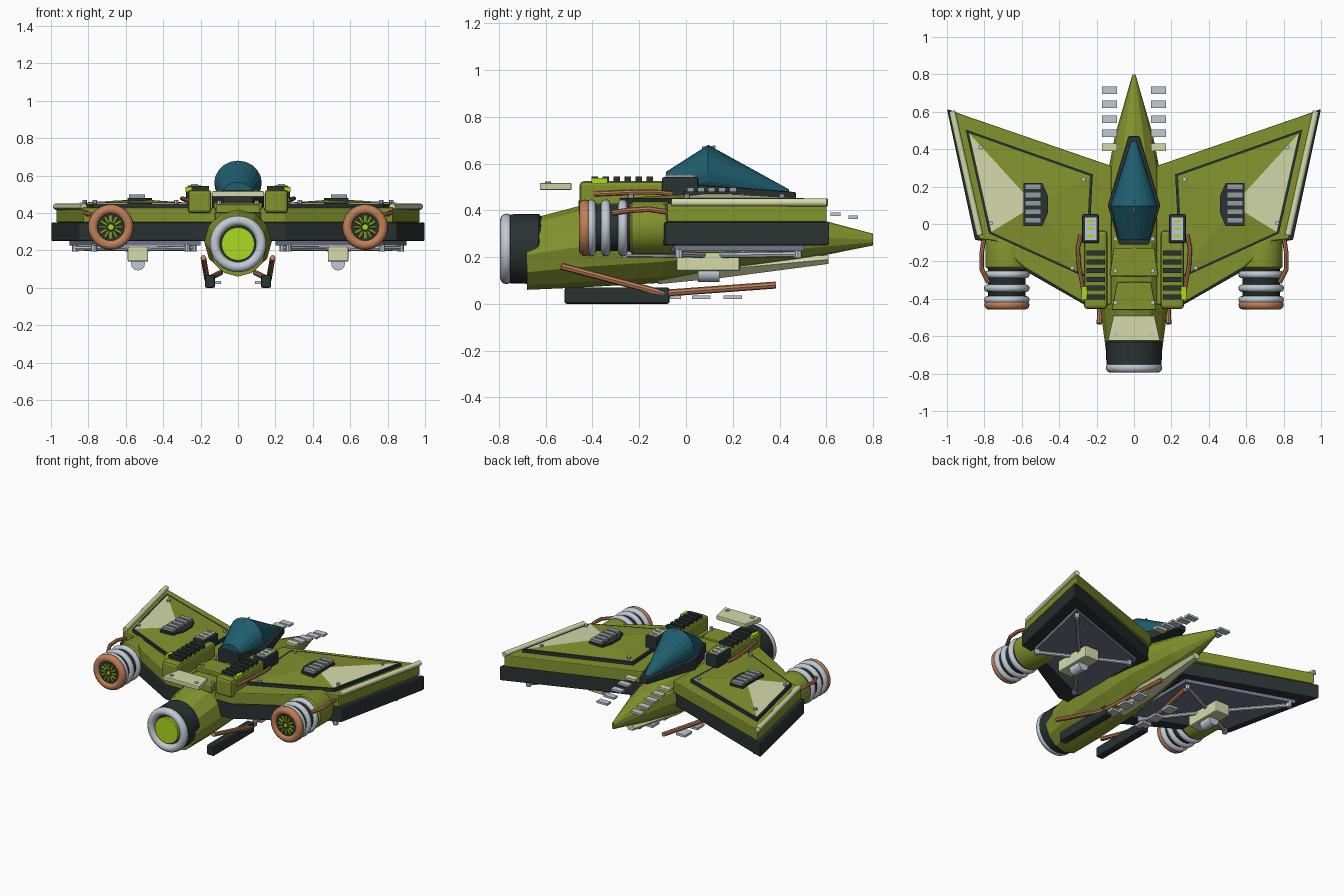
import bpy, bmesh, math
from mathutils import Vector

if "Cube" in bpy.data.objects:
    bpy.data.objects.remove(bpy.data.objects["Cube"])


def material(name, rgb):
    m = bpy.data.materials.new(name)
    m.use_nodes = True
    col = (*rgb, 1)
    m.diffuse_color = col
    m.node_tree.nodes["Principled BSDF"].inputs["Base Color"].default_value = col
    return m


GREEN = material("olive green", (.225, .29, .026))
DARK = material("charcoal", (.022, .032, .032))
CREAM = material("cream", (.66, .71, .41))
STEEL = material("light steel", (.53, .59, .66))
GREY = material("vent grey", (.29, .34, .36))
COPPER = material("copper", (.53, .21, .095))
LIME = material("lime glow", (.42, .70, .014))
TEAL = material("teal glass", (.013, .11, .155))
SLATE = material("slate underside", (.16, .18, .26))


def finish(bm, name, mats, mirror=False, bevel=0, smooth=False):
    bmesh.ops.recalc_face_normals(bm, faces=bm.faces)
    me = bpy.data.meshes.new(name)
    bm.to_mesh(me)
    bm.free()
    ob = bpy.data.objects.new(name, me)
    bpy.context.collection.objects.link(ob)
    for m in mats if isinstance(mats, (list, tuple)) else [mats]:
        me.materials.append(m)
    if bevel:
        b = ob.modifiers.new("bevel", 'BEVEL')
        b.width, b.segments = bevel, 2
    if mirror:
        ob.modifiers.new("mirror", 'MIRROR').use_mirror_merge = False
    if smooth:
        bpy.context.view_layer.objects.active = ob
        ob.select_set(True)
        bpy.ops.object.shade_smooth_by_angle(angle=math.radians(35))
        ob.select_set(False)
    return ob


def add_prism(bm, pts, z0, z1):
    lo = [bm.verts.new((x, y, z0)) for x, y in pts]
    hi = [bm.verts.new((x, y, z1)) for x, y in pts]
    bm.faces.new(hi)
    bm.faces.new(lo[::-1])
    for i in range(len(pts)):
        j = (i + 1) % len(pts)
        bm.faces.new((lo[i], lo[j], hi[j], hi[i]))


def prism(name, pts, z0, z1, mat, **kw):
    bm = bmesh.new()
    add_prism(bm, pts, z0, z1)
    return finish(bm, name, mat, **kw)


def boxes(name, spots, size, mat, **kw):
    """Equal boxes at several centres."""
    bm = bmesh.new()
    sx, sy, sz = (s / 2 for s in size)
    for x, y, z in spots:
        add_prism(bm, [(x - sx, y - sy), (x + sx, y - sy), (x + sx, y + sy), (x - sx, y + sy)], z - sz, z + sz)
    return finish(bm, name, mat, **kw)


def rods(name, paths, r, mat, segs=8):
    bm = bmesh.new()
    for path in paths:
        for a, b in zip(path, path[1:]):
            a, b = Vector(a), Vector(b)
            rot = (b - a).to_track_quat('Z', 'Y').to_matrix().to_4x4()
            rot.translation = (a + b) / 2
            bmesh.ops.create_cone(bm, cap_ends=True, segments=segs, radius1=r, radius2=r,
                                  depth=(b - a).length + r / 2, matrix=rot)
    return finish(bm, name, mat, mirror=True, smooth=True)


def loft(name, rings, mat, **kw):
    bm = bmesh.new()
    vs = [[bm.verts.new(p) for p in ring] for ring in rings]
    n = len(vs[0])
    for a, b in zip(vs, vs[1:]):
        for i in range(n):
            j = (i + 1) % n
            bm.faces.new((a[i], a[j], b[j], b[i]))
    bm.faces.new(vs[0])
    bm.faces.new(vs[-1])
    return finish(bm, name, mat, **kw)


def oval(y, w, z0, z1, n=12):
    mid, h = (z0 + z1) / 2, (z1 - z0) / 2
    return [(w * math.cos(i * 2 * math.pi / n), y, mid + h * math.sin(i * 2 * math.pi / n)) for i in range(n)]


def slab(y, w, z0, z1):
    return [(-w, y, z0), (w, y, z0), (w, y, z1), (-w, y, z1)]


def lathe(name, profile, x, z, mat, mirror=False, closed=False, segs=32):
    """Turn (radius, y) points around an axis along y."""
    bm = bmesh.new()
    vs = [[bm.verts.new((x + r * math.cos(2 * math.pi * i / segs), y, z + r * math.sin(2 * math.pi * i / segs)))
           for i in range(segs)] for r, y in profile]
    for a, b in zip(vs, vs[1:] + (vs[:1] if closed else [])):
        for i in range(segs):
            j = (i + 1) % segs
            bm.faces.new((a[i], a[j], b[j], b[i]))
    if not closed:
        bm.faces.new(vs[0])
        bm.faces.new(vs[-1])
    return finish(bm, name, mat, mirror=mirror, smooth=True)


def ring(name, y, big, small, x, z, mat, mirror=False):
    prof = [(big + small * math.cos(math.pi * k / 6), y + small * math.sin(math.pi * k / 6)) for k in range(12)]
    return lathe(name, prof, x, z, mat, mirror, closed=True)


# Fuselage and keel
loft("fuselage", [oval(*s) for s in [(-.68, .15, .06, .36), (-.45, .18, .07, .42), (-.1, .185, .09, .45),
                                     (.15, .165, .13, .45), (.48, .1, .185, .385), (.8, .008, .25, .30)]], GREEN)
loft("keel", [oval(*s, n=6) for s in [(-.12, .05, .08, .14), (.15, .075, .105, .19), (.61, .03, .168, .212)]], CREAM)

# Main engine
TZ = .235
lathe("main_engine", [(.13, -.765), (.148, -.75), (.15, -.63), (.13, -.61)], 0, TZ, DARK)
ring("main_engine_ring", -.768, .124, .027, 0, TZ, STEEL)
lathe("main_engine_glow", [(.088, -.785), (.088, -.75)], 0, TZ, LIME)

# Wings: dark lower frame, slate underside plate, green upper slab
prism("wing_frame", [(.12, .29), (1, .615), (.85, -.085), (.75, -.1), (.6, -.24), (.25, -.44), (.12, -.44)],
      .25, .35, DARK, mirror=True, bevel=.008)
prism("wing", [(.12, .31), (.972, .603), (.828, -.08), (.74, -.09), (.59, -.23), (.25, -.43), (.12, -.43)],
      .35, .43, GREEN, mirror=True, bevel=.006)
rods("wing_tip_rail", [[(.972, .6, .434), (.825, -.055, .434)]], .017, CREAM, 12)
corners = [(.2, .265), (.9, .505), (.775, -.05), (.2, -.3)]
prism("wing_underside_plate", corners, .226, .255, SLATE, mirror=True)

# Raised wing panel: four shallow facets, the outboard one cream
corners[0], corners[3] = (.22, .265), (.25, -.29)
prism("wing_panel_trim", corners, .425, .452, DARK, mirror=True)
centre = Vector((.53, .1, .474))
bm = bmesh.new()
base = [bm.verts.new(Vector((x, y, .453)).lerp(Vector((centre.x, centre.y, .453)), .05)) for x, y in corners]
apex = bm.verts.new(centre)
for i in range(4):
    f = bm.faces.new((base[i], base[(i + 1) % 4], apex))
    f.material_index = 1 if i == 1 else 0
finish(bm, "wing_panel", [GREEN, CREAM], mirror=True)
rods("wing_rivets", [[(x, y, .45), (x, y, .466)] for x, y in [(.82, .41), (.765, .005), (.33, -.235), (.27, .24)]], .012, STEEL)
prism("wing_vent_base", [(.49, -.01), (.59, -.01), (.59, .22), (.49, .22), (.46, .15), (.46, .06)],
      .452, .481, DARK, mirror=True)
boxes("wing_vent_slats", [(.54, .02 + .045 * k, .487) for k in range(5)], (.085, .03, .022), GREY, mirror=True)

# Wing underside pods and bracing
boxes("under_pod", [(.535, .095, .18)], (.11, .27, .08), CREAM, mirror=True, bevel=.008)
rods("under_pod_sensor", [[(.535, .06, .13), (.535, .135, .13)]], .037, STEEL, 16)
brace_ends = [(.24, .24), (.87, .48), (.77, -.03), (.27, -.26)]
rods("under_wing_braces", [[(.535, .1, .208), (x, y, .212)] for x, y in brace_ends], .013, STEEL)
rods("brace_feet", [[(x, y, .2), (x, y, .228)] for x, y in brace_ends], .017, STEEL)

# Wing engines
EX, EZ = .68, .325
lathe("nacelle", [(.1, -.24), (.114, -.23), (.114, -.04), (.09, .01)], EX, EZ, GREEN, True)
lathe("wing_engine_core", [(.09, -.445), (.1, -.43), (.1, -.2)], EX, EZ, DARK, True)
for k, y in enumerate((-.27, -.343, -.405)):
    ring(f"cooling_ring_{k + 1}", y, .102, .02, EX, EZ, STEEL, True)
ring("exhaust_ring", -.432, .095, .026, EX, EZ, COPPER, True)
rods("exhaust_spokes", [[(EX + .028 * math.cos(a), -.446, EZ + .028 * math.sin(a)),
                         (EX + .06 * math.cos(a), -.446, EZ + .06 * math.sin(a))]
                        for a in [math.pi * k / 6 for k in range(12)]], .007, LIME, 6)
lathe("exhaust_hub", [(.014, -.452), (.014, -.44)], EX, EZ, LIME, True)
rods("nacelle_pipe", [[(.8, -.06, .39), (.815, -.16, .405), (.815, -.24, .4), (.78, -.31, .39)]], .012, COPPER)

# Shoulder blocks with slats, boxes and lights
boxes("shoulder", [(.205, -.245, .462)], (.125, .42, .125), GREEN, mirror=True, bevel=.018)
boxes("shoulder_slats", [(.205, -.155 - .047 * k, .533) for k in range(6)], (.1, .027, .022), DARK, mirror=True)
boxes("shoulder_box", [(.232, -.025, .5)], (.09, .155, .085), DARK, mirror=True, bevel=.008)
boxes("shoulder_box_cover", [(.232, -.025, .545)], (.066, .125, .012), STEEL, mirror=True)
boxes("shoulder_box_lamps", [(.232, -.065 + .04 * k, .552) for k in range(3)], (.038, .013, .006), LIME, mirror=True)
boxes("shoulder_light", [(.264, -.37, .525)], (.032, .07, .026), LIME, mirror=True)
rods("shoulder_pipe", [[(.285, -.06, .47), (.30, -.13, .478), (.295, -.22, .478), (.265, -.39, .47)]], .011, COPPER)

# Spine plates
prism("spine_front", [(-.11, -.13), (.11, -.13), (.13, -.28), (-.13, -.28)], .42, .455, GREEN, bevel=.006)
prism("spine_rear", [(-.09, -.31), (.09, -.31), (.12, -.46), (-.12, -.46)], .40, .445, GREEN, bevel=.006)
prism("tail_plate", [(-.11, -.49), (.11, -.49), (.14, -.625), (-.14, -.625)], .487, .517, CREAM, bevel=.005)
rods("tail_plate_rivets", [[(.095, -.59, .51), (.095, -.59, .519)]], .013, STEEL)
rods("spine_rivets", [[(x, y, .43), (x, y, .464)] for x, y in [(.1, -.08), (.1, -.25), (.1, -.42)]], .012, STEEL)

# Canopy sunk into its dark frame
loft("canopy_frame", [slab(*s) for s in [(-.11, .08, .43, .525), (.1, .14, .43, .505), (.47, .03, .44, .478)]],
     DARK, bevel=.006)
loft("canopy", [oval(*s, n=20) for s in [(-.085, .078, .45, .565), (.095, .127, .44, .68), (.44, .015, .46, .49)]], TEAL)
rods("canopy_pin", [[(0, .07, .668), (0, .125, .672)]], .005, CREAM)

# Nose fins: floating rows of plates
boxes("nose_plates", [(.13, y, .385 - .17 * (y - .63)) for y in (.485, .56, .64, .715)], (.08, .042, .014), STEEL, mirror=True)
boxes("nose_plate_inner", [(.13, .41, .42)], (.08, .042, .016), CREAM, mirror=True)

# Landing skids, their plates and copper runners
boxes("skid", [(.15, -.295, .035)], (.055, .45, .07), DARK, mirror=True, bevel=.01)
boxes("skid_plates", [(.125, y, .028) for y in (-.06, .065, .2)], (.07, .078, .016), STEEL, mirror=True)
rods("skid_runner", [[(.185, -.53, .16), (.165, -.1, .045), (.095, .38, .08)]], .015, COPPER)
